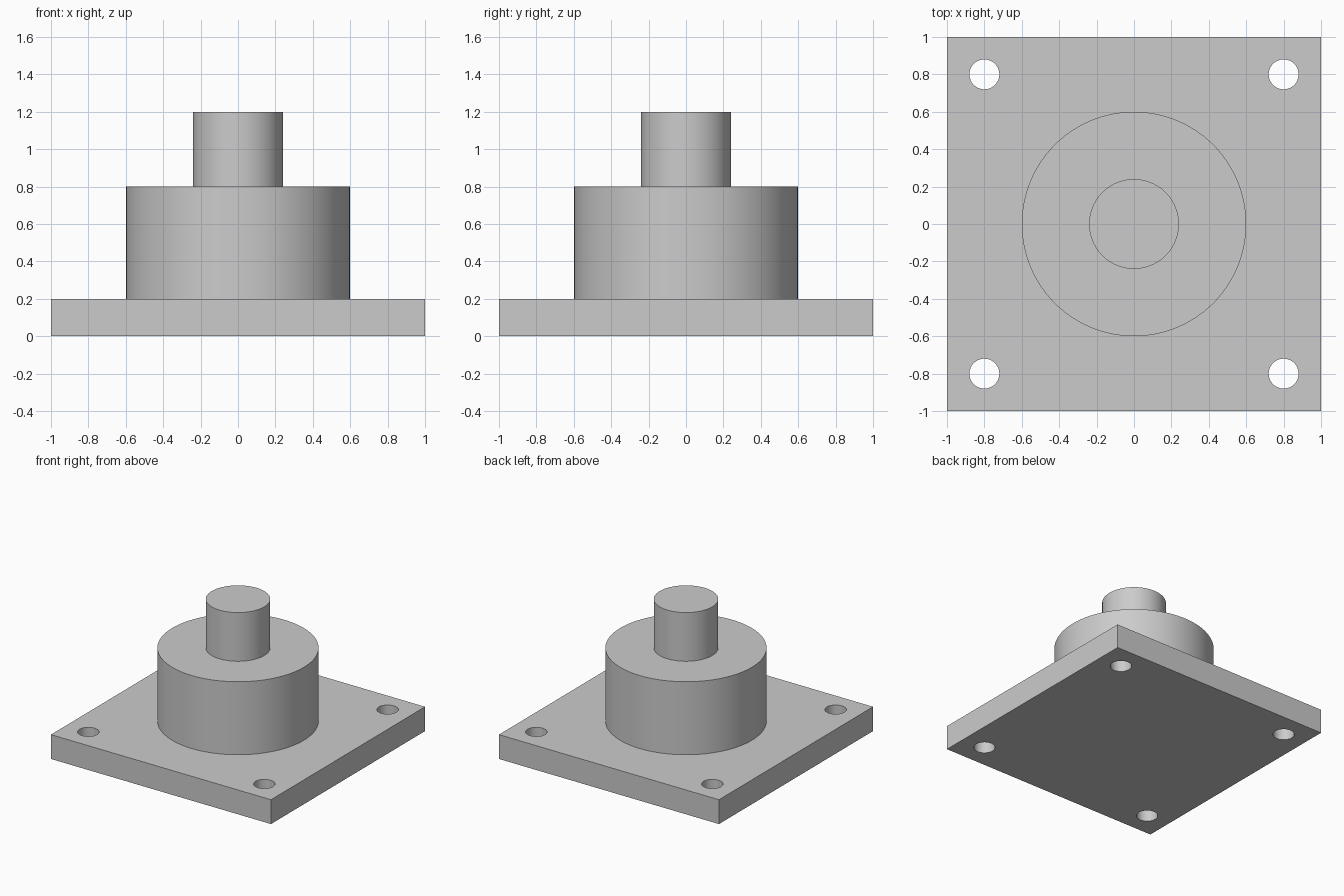
import bpy

if "Cube" in bpy.data.objects:
    bpy.data.objects.remove(bpy.data.objects["Cube"], do_unlink=True)

# Single plain grey
GREY = (0.6, 0.6, 0.6, 1.0)
grey = bpy.data.materials.new("light grey")
grey.use_nodes = True
grey.diffuse_color = GREY
grey.node_tree.nodes["Principled BSDF"].inputs["Base Color"].default_value = GREY


def cylinder(name, radius, z0, z1, x=0.0, y=0.0, sides=96):
    """Upright cylinder between two heights."""
    bpy.ops.mesh.primitive_cylinder_add(
        vertices=sides, radius=radius, depth=z1 - z0, location=(x, y, (z0 + z1) / 2))
    obj = bpy.context.object
    obj.name = name
    obj.data.materials.append(grey)
    return obj


def smooth(obj):
    bpy.ops.object.select_all(action="DESELECT")
    obj.select_set(True)
    bpy.context.view_layer.objects.active = obj
    bpy.ops.object.shade_smooth_by_angle()


# Square base plate
bpy.ops.mesh.primitive_cube_add(size=1, location=(0, 0, 0.1))
plate = bpy.context.object
plate.name = "base_plate"
plate.scale = (2, 2, 0.2)
bpy.ops.object.transform_apply(location=False, rotation=False, scale=True)
plate.data.materials.append(grey)

# Four through holes, one near each corner
for x in (-0.8, 0.8):
    for y in (-0.8, 0.8):
        cutter = cylinder("hole_cutter", 0.08, -0.1, 0.3, x, y, 48)
        cutter.hide_render = True
        cut = plate.modifiers.new("bolt_hole", "BOOLEAN")
        cut.operation = "DIFFERENCE"
        cut.solver = "EXACT"
        cut.object = cutter
        bpy.context.view_layer.objects.active = plate
        bpy.ops.object.modifier_apply(modifier=cut.name)
        bpy.data.objects.remove(cutter, do_unlink=True)
smooth(plate)

# Wide hub and narrow shaft stacked on the plate
smooth(cylinder("hub", 0.6, 0.2, 0.8))
smooth(cylinder("shaft", 0.24, 0.8, 1.2))
